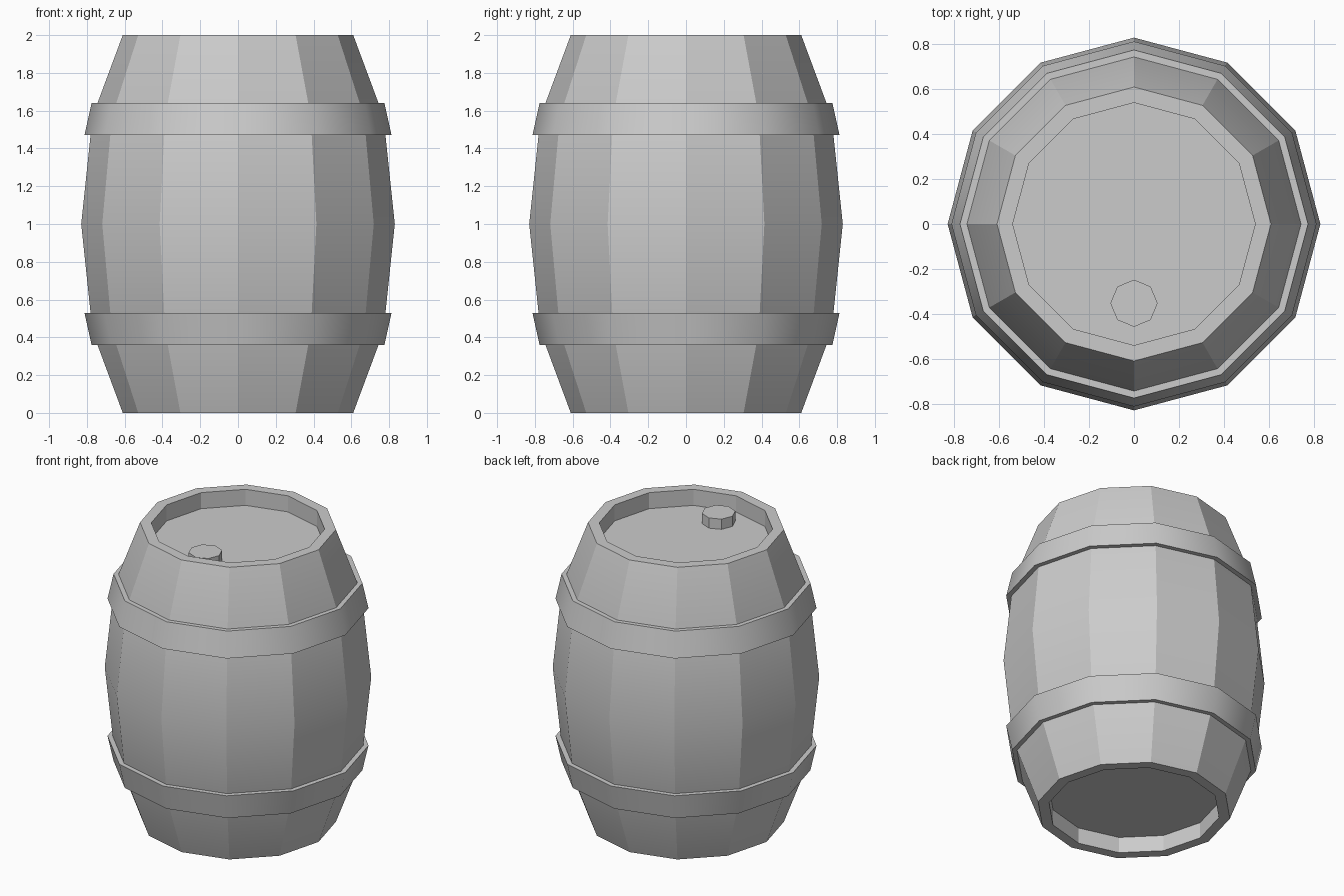
import bpy, bmesh, math

if "Cube" in bpy.data.objects:
    bpy.data.objects.remove(bpy.data.objects["Cube"])


def lathe(name, profile, sides, centre=(0, 0, 0), closed=False, smooth=None):
    """Revolve (radius, z) points around z; radius 0 becomes a single pole vertex."""
    bm = bmesh.new()
    rings = []
    for r, z in profile:
        if r == 0:
            rings.append([bm.verts.new((0, 0, z))] * sides)
        else:
            rings.append([bm.verts.new((r * math.cos(2 * math.pi * i / sides),
                                        r * math.sin(2 * math.pi * i / sides), z))
                          for i in range(sides)])
    pairs = list(zip(rings, rings[1:]))
    if closed:
        pairs.append((rings[-1], rings[0]))
    for a, b in pairs:
        for i in range(sides):
            j = (i + 1) % sides
            bm.faces.new(dict.fromkeys((a[i], a[j], b[j], b[i])))
    bmesh.ops.recalc_face_normals(bm, faces=bm.faces)
    # merge the flat pole fans into single polygons
    bmesh.ops.dissolve_limit(bm, angle_limit=0.01, verts=bm.verts, edges=bm.edges)
    mesh = bpy.data.meshes.new(name)
    bm.to_mesh(mesh)
    bm.free()
    obj = bpy.data.objects.new(name, mesh)
    obj.location = centre
    bpy.context.collection.objects.link(obj)
    if smooth:
        bpy.ops.object.select_all(action='DESELECT')
        obj.select_set(True)
        bpy.context.view_layer.objects.active = obj
        bpy.ops.object.shade_smooth_by_angle(angle=math.radians(smooth))
    return obj


# Staved body with recessed lid and base: smooth along each stave, creased between
lathe("barrel_body",
      [(0, 0.11), (0.54, 0.11), (0.54, 0), (0.61, 0), (0.77, 0.43), (0.83, 1),
       (0.77, 1.57), (0.61, 2), (0.54, 2), (0.54, 1.89), (0, 1.89)],
      12, smooth=22)

# Two mirrored hoops, smooth shaded around
hoop = [(0.775, 0.36), (0.813, 0.53), (0.76, 0.53), (0.725, 0.36)]
lathe("lower_hoop", hoop, 12, closed=True, smooth=40)
lathe("upper_hoop", [(r, 2 - z) for r, z in hoop], 12, closed=True, smooth=40)

# Bung on the lid
lathe("bung", [(0, 0), (0.105, 0), (0.105, 0.075), (0, 0.075)], 8,
      centre=(0, -0.353, 1.885))
